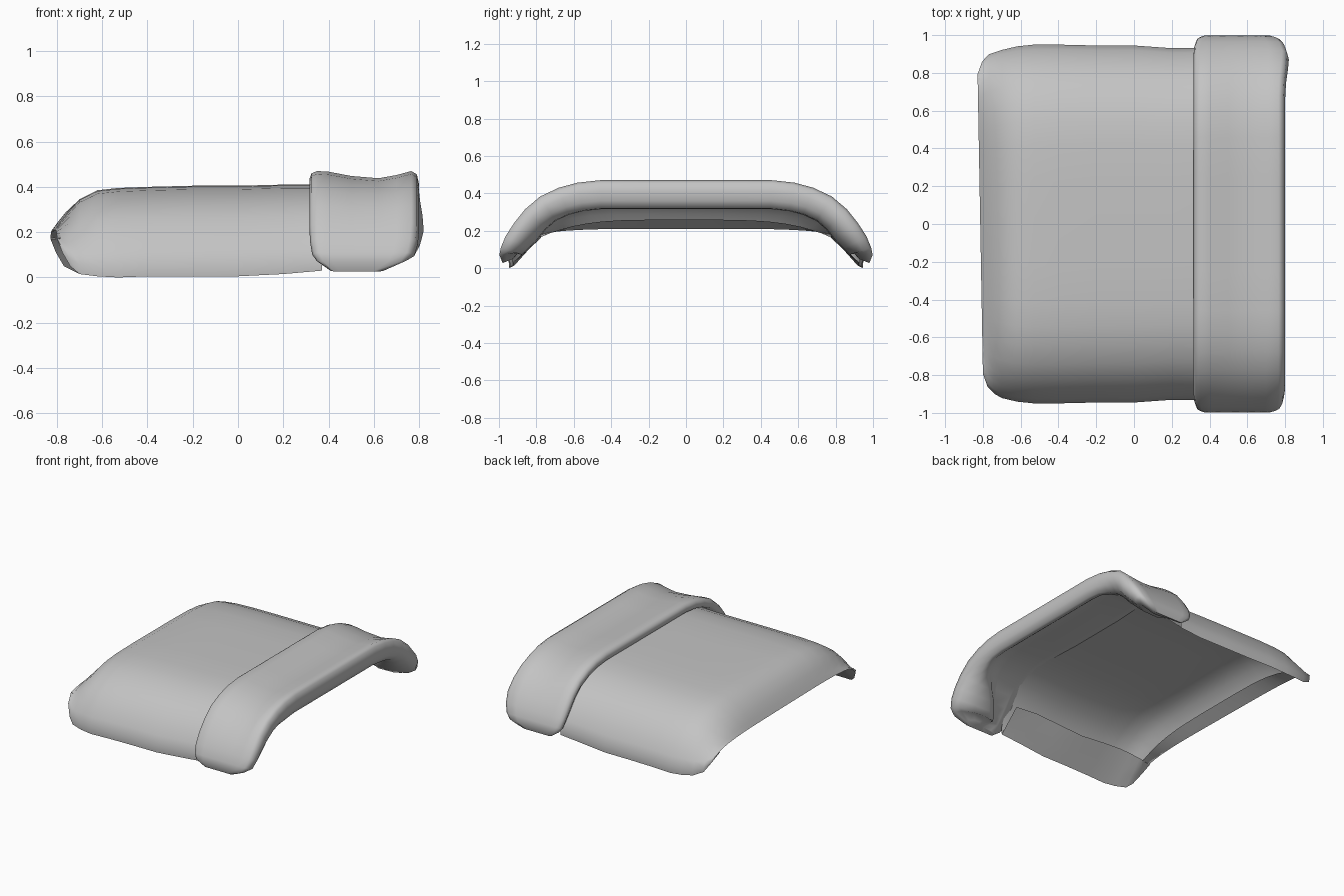
import bpy, bmesh, math
from mathutils import Vector

cube = bpy.data.objects.get("Cube")
if cube:
    bpy.data.objects.remove(cube, do_unlink=True)

# One plain cloth colour
cloth = bpy.data.materials.new("grey cloth")
cloth.use_nodes = True
grey = (0.55, 0.55, 0.55, 1)
cloth.diffuse_color = grey
cloth.node_tree.nodes["Principled BSDF"].inputs["Base Color"].default_value = grey
cloth.node_tree.nodes["Principled BSDF"].inputs["Roughness"].default_value = 0.8


def bridge(bm, rows, closed=False):
    """Join neighbouring rows of vertices with quads."""
    for a, b in zip(rows, rows[1:]):
        n = len(a)
        for i in range(n if closed else n - 1):
            j = (i + 1) % n
            bm.faces.new((a[i], a[j], b[j], b[i]))


def finish(bm, name, angle):
    bmesh.ops.recalc_face_normals(bm, faces=bm.faces[:])
    mesh = bpy.data.meshes.new(name)
    bm.to_mesh(mesh)
    bm.free()
    obj = bpy.data.objects.new(name, mesh)
    bpy.context.collection.objects.link(obj)
    mesh.materials.append(cloth)
    bpy.ops.object.select_all(action='DESELECT')
    obj.select_set(True)
    bpy.context.view_layer.objects.active = obj
    bpy.ops.object.shade_smooth_by_angle(angle=math.radians(angle))


def mirrored(half):
    """Extend a half path (centre first) to both sides of y = 0."""
    return [(-p[0],) + tuple(p[1:]) for p in reversed(half[1:])] + list(half)


# Blanket: an arch (y, relative height) lofted along x
arch = mirrored([(0, 1), (0.22, 1), (0.42, 0.99), (0.54, 0.96), (0.64, 0.90),
                 (0.74, 0.79), (0.82, 0.645), (0.88, 0.46), (0.92, 0.29),
                 (0.945, 0.13), (0.94, 0)])
# x, width factor, top height, hem height
stations = [(0.37, 0.985, 0.41, 0.03), (0.2, 0.985, 0.41, 0.015),
            (0, 1, 0.405, 0.005), (-0.2, 1, 0.405, 0.005),
            (-0.4, 1.005, 0.40, 0.005), (-0.53, 1.005, 0.395, 0),
            (-0.62, 0.995, 0.385, 0.005), (-0.70, 0.975, 0.345, 0.015),
            (-0.755, 0.95, 0.29, 0.05), (-0.79, 0.91, 0.245, 0.11),
            (-0.814, 0.84, 0.21, 0.17)]
bm = bmesh.new()
rows = []
for x, w, top, hem in stations:
    skew = 0.015 if x < -0.75 else 0      # the foot runs slightly askew
    rows.append([bm.verts.new((x - skew * y, y * w, hem + (top - hem) * h))
                 for y, h in arch])
bridge(bm, rows)

# Hem folded under along the two sides and the foot
rim = [r[0] for r in rows] + rows[-1][1:-1] + [r[-1] for r in reversed(rows)]
middle, inner = [], []
for v in rim:
    x, y, z = v.co
    edge_y = max(-0.79, min(0.79, y))
    target = Vector((max(x, -0.725), edge_y * 0.98,
                     0.27 - 0.095 * abs(edge_y / 0.79) ** 4 + 0.012 * math.sin(9 * x)))
    middle.append(bm.verts.new(v.co.lerp(target, 0.4)))
    inner.append(bm.verts.new(target))
bridge(bm, [rim, middle, inner])
finish(bm, "blanket", 70)

# Folded band: a rolled section (x, depth below the arch, sag, lip weight)
section = [(0.325, 0.06, 0, 0), (0.315, 0.035, 0, 0), (0.325, 0.01, 0, 0),
           (0.35, 0, 0, 0), (0.40, 0, 0.003, 0), (0.50, 0, 0.022, 0),
           (0.62, 0, 0.032, 0), (0.70, 0, 0.018, 0), (0.765, 0, 0, 0),
           (0.79, 0.015, 0, 0), (0.80, 0.06, 0, 0), (0.797, 0.11, 0, 0.1),
           (0.775, 0.15, 0, 0.4), (0.745, 0.155, 0, 0.8), (0.715, 0.13, 0, 1),
           (0.68, 0.10, 0, 1), (0.60, 0.085, 0, 0.9), (0.40, 0.08, 0, 0)]
# y, z, depth factor, width factor, outer edge shift, lip spread, sag factor
path = mirrored([(0, 0.47, 1, 1, 0, 0, 1), (0.25, 0.47, 1, 1, 0, 0, 1),
                 (0.46, 0.47, 1, 1, 0, 0, 1), (0.58, 0.457, 1, 1, 0, 0, 1),
                 (0.68, 0.43, 1, 1, 0, 0.08, 0.9), (0.78, 0.383, 1, 1, 0.005, 0.2, 0.7),
                 (0.86, 0.315, 1, 1, 0.015, 0.4, 0.4), (0.92, 0.24, 1, 1, 0.02, 0.58, 0.1),
                 (0.965, 0.17, 0.92, 0.98, 0.01, 0.7, 0), (0.99, 0.11, 0.8, 0.93, 0, 0.75, 0),
                 (0.998, 0.07, 0.66, 0.82, 0, 0.7, 0), (0.98, 0.027, 0.4, 0.5, 0, 0.3, 0)])
bm = bmesh.new()
rows = []
for i, (y, z, depth, width, shift, spread, sag) in enumerate(path):
    a, b = path[max(i - 1, 0)], path[min(i + 1, len(path) - 1)]
    tangent = Vector((b[0] - a[0], b[1] - a[1])).normalized()
    bulge = shift if y > 0 else 0         # only the back end bulges outward
    row = []
    for x, n, dip, lip in section:
        t = (x - 0.315) / 0.485
        px = 0.315 + (1 - width) * 0.18 + t * 0.485 * width + bulge * t
        px += (0.40 - px) * lip * spread
        d = n * depth + dip * sag
        row.append(bm.verts.new((px, y + tangent.y * d, z - tangent.x * d)))
    rows.append(row)
bridge(bm, rows, closed=True)
for end in (rows[0], rows[-1]):
    bm.faces.new(end)
finish(bm, "folded_band", 70)
